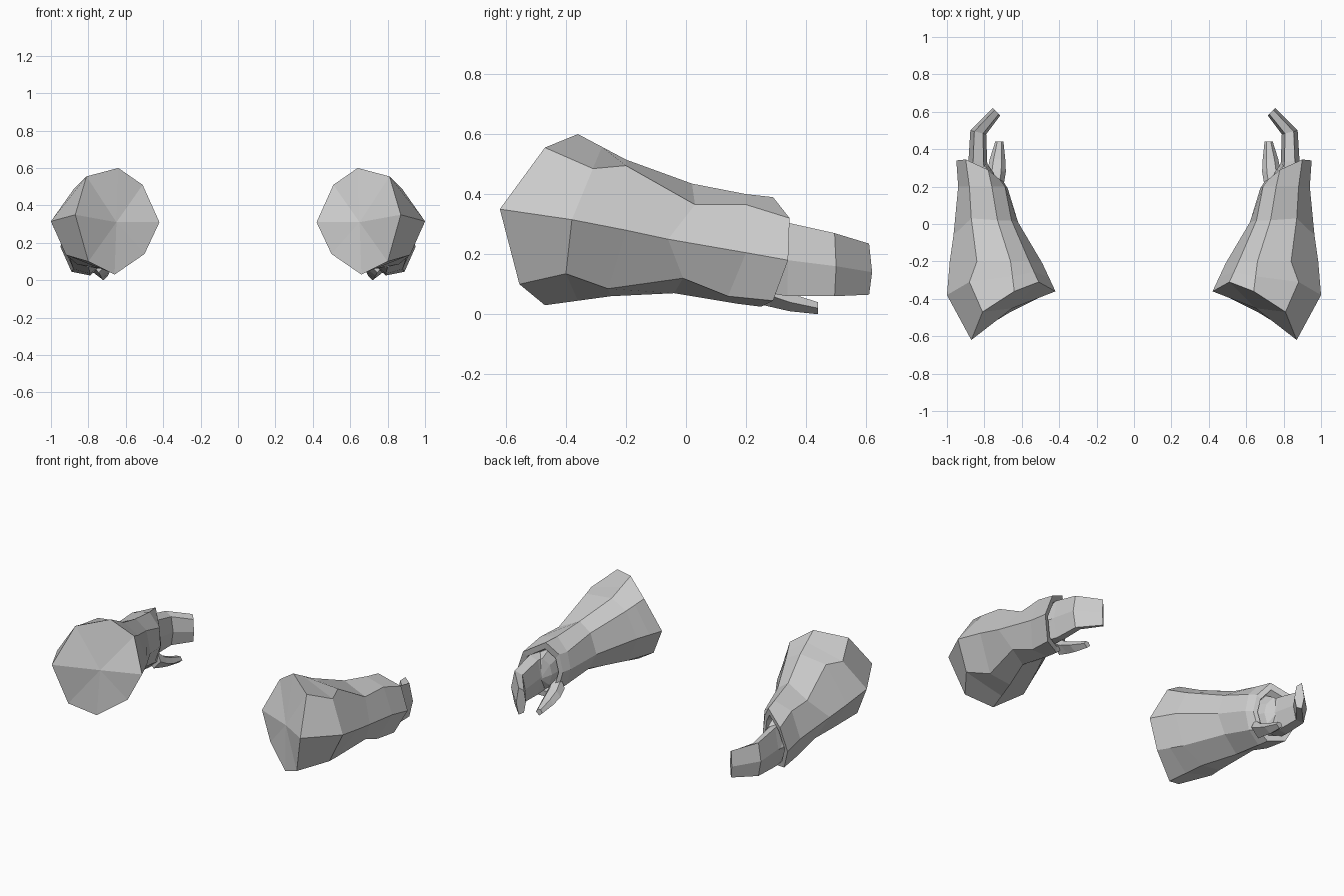
import bpy, bmesh
from mathutils import Vector

if "Cube" in bpy.data.objects:
    bpy.data.objects.remove(bpy.data.objects["Cube"])


def loft(name, rings, cap_start=None, cap_end=None):
    """Skin equal-sized rings; caps fan to a given point, or close flat. Mirrored over x."""
    bm = bmesh.new()
    loops = [[bm.verts.new(p) for p in ring] for ring in rings]
    n = len(loops[0])
    for a, b in zip(loops, loops[1:]):
        for i in range(n):
            j = (i + 1) % n
            bm.faces.new((a[i], a[j], b[j], b[i]))
    for loop, tip in ((loops[0], cap_start), (loops[-1], cap_end)):
        if tip is None:
            bm.faces.new(loop)
        else:
            c = bm.verts.new(tip)
            for i in range(n):
                bm.faces.new((loop[i], loop[(i + 1) % n], c))
    bmesh.ops.recalc_face_normals(bm, faces=bm.faces)
    me = bpy.data.meshes.new(name)
    bm.to_mesh(me)
    bm.free()
    ob = bpy.data.objects.new(name, me)
    bpy.context.collection.objects.link(ob)
    ob.modifiers.new("mirror", 'MIRROR')
    return ob


def inset(ring, scale, shift):
    c = sum((Vector(p) for p in ring), Vector()) / len(ring)
    return [c + (Vector(p) - c) * scale + Vector(shift) for p in ring]


# Forearm sections: inner side, over the top, outer side, underneath
elbow_end = [(.42, -.36, .31), (.51, -.31, .51), (.64, -.36, .60), (.81, -.47, .555),
             (.87, -.62, .35), (.80, -.555, .10), (.66, -.47, .03), (.50, -.39, .14)]
upper = [(.49, -.21, .30), (.56, -.20, .46), (.66, -.20, .515), (.84, -.20, .495),
         (.985, -.20, .28), (.86, -.26, .085), (.72, -.25, .06), (.57, -.24, .13)]
middle = [(.62, .01, .25), (.655, .02, .38), (.73, .02, .435), (.87, .03, .365),
          (.965, -.06, .25), (.90, -.01, .12), (.80, -.04, .07), (.68, 0, .14)]
lower = [(.675, .19, .21), (.69, .20, .32), (.76, .20, .40), (.88, .20, .365),
         (.94, .20, .205), (.88, .14, .06), (.79, .17, .035), (.71, .18, .10)]
wrist = [(.70, .23, .20), (.72, .24, .31), (.78, .29, .39), (.90, .345, .32),
         (.95, .34, .18), (.89, .29, .045), (.79, .25, .025), (.73, .24, .08)]

# Elbow bulge: halfway section with the outer points pushed out
bulge = [Vector(a).lerp(Vector(b), .5) for a, b in zip(elbow_end, upper)]
bulge[3:6] = [(.88, -.31, .485), (1.0, -.38, .315), (.92, -.40, .135)]

rim = inset(wrist, .78, (0, 0, 0))
recess = inset(wrist, .72, (0, -.05, 0))
loft("forearm", [elbow_end, bulge, upper, middle, lower, wrist, rim, recess],
     cap_start=(.65, -.45, .31), cap_end=(.80, .22, .19))

# Palm filling the wrist opening
loft("palm", [inset(wrist, .70, (0, -.05, 0)), inset(wrist, .55, (0, .02, -.01))],
     cap_end=(.79, .33, .17))


# Fingers: one bent slab with a ridge along the outer side
def finger_section(outer, inner, y_out, y_in, top, mid, low):
    def at(t, z):
        return (outer + (inner - outer) * t, y_out + (y_in - y_out) * t, z)
    return [at(0, mid), at(.25, top), at(.8, top - .02), at(1, mid),
            at(.8, low + .01), at(.25, low)]


loft("fingers", [finger_section(.90, .77, .26, .24, .31, .185, .075),
                 finger_section(.885, .785, .34, .33, .305, .18, .06),
                 finger_section(.875, .79, .50, .48, .27, .16, .06),
                 finger_section(.755, .715, .62, .58, .235, .14, .065)])


# Thumb: tapered five-sided stub
def thumb_section(x, w, y, low, high):
    return [(x - w, y, (low + high) / 2), (x - w * .5, y, high), (x + w * .5, y, high),
            (x + w, y, (low + high) / 2), (x, y, low)]


loft("thumb", [thumb_section(.745, .05, .22, .04, .15),
               thumb_section(.735, .05, .28, .025, .10),
               thumb_section(.73, .042, .345, .01, .07),
               thumb_section(.72, .022, .44, .0, .04)])
